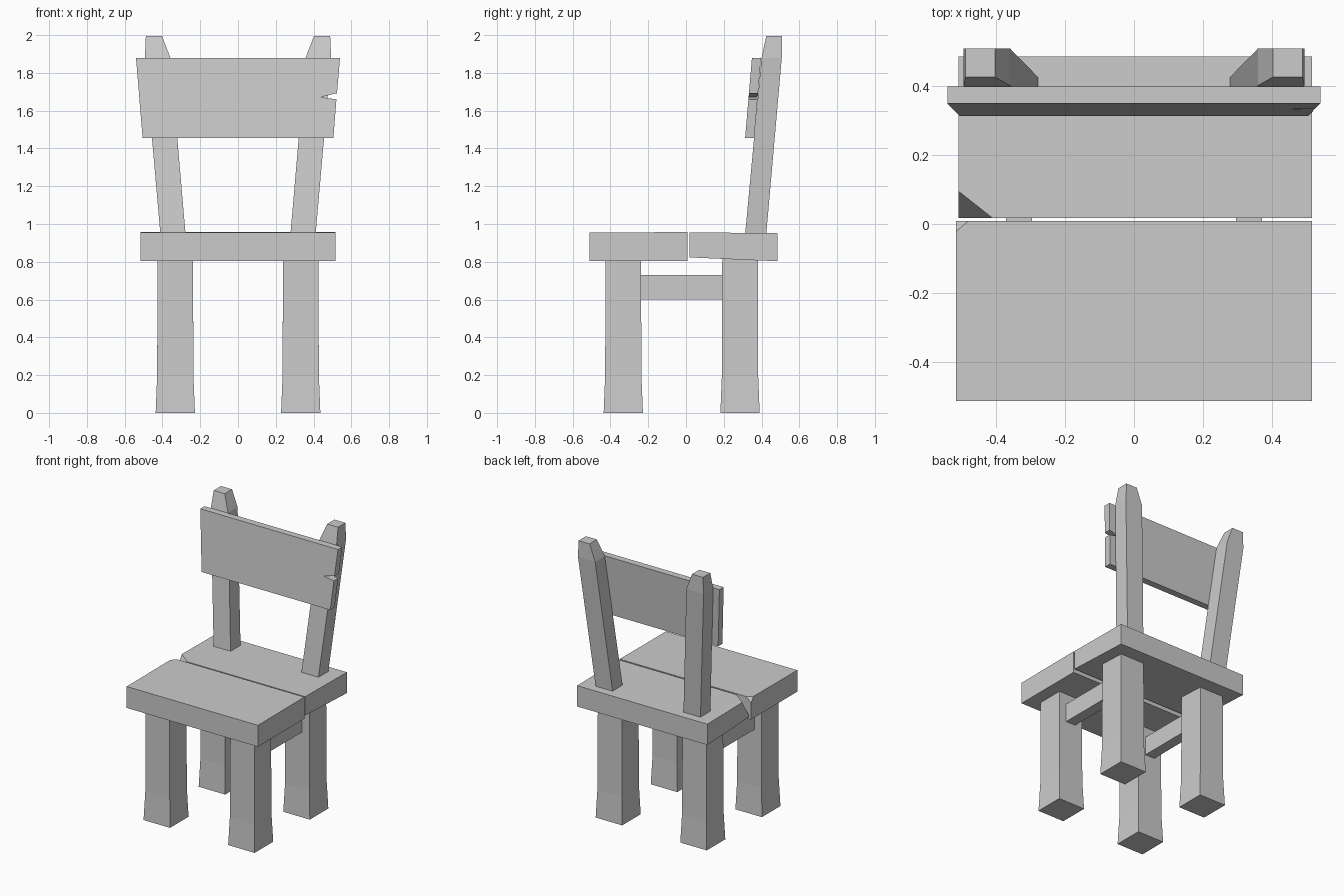
import bpy, bmesh
from mathutils import Vector

if "Cube" in bpy.data.objects:
    bpy.data.objects.remove(bpy.data.objects["Cube"], do_unlink=True)

GREY = (0.6, 0.6, 0.6, 1)
wood = bpy.data.materials.new("plain grey wood")
wood.use_nodes = True
wood.diffuse_color = GREY
wood.node_tree.nodes["Principled BSDF"].inputs["Base Color"].default_value = GREY


def loft(name, rings, chip=None):
    """Join rings of points into a closed solid; chip = three points of a corner cut."""
    bm = bmesh.new()
    loops = [[bm.verts.new(p) for p in ring] for ring in rings]
    n = len(loops[0])
    for a, b in zip(loops, loops[1:]):
        for i in range(n):
            j = (i + 1) % n
            bm.faces.new((a[i], a[j], b[j], b[i]))
    bm.faces.new(loops[0][::-1])
    bm.faces.new(loops[-1])
    if chip:
        p, q, r = map(Vector, chip)
        normal = (q - p).cross(r - p).normalized()
        if normal.dot(p) < normal.dot(Vector((0, p.y, 0))):
            normal.negate()
        cut = bmesh.ops.bisect_plane(bm, geom=bm.verts[:] + bm.edges[:] + bm.faces[:],
                                     plane_co=p, plane_no=normal, clear_outer=True)
        edges = [e for e in cut["geom_cut"] if isinstance(e, bmesh.types.BMEdge)]
        bmesh.ops.holes_fill(bm, edges=edges, sides=0)
    bmesh.ops.recalc_face_normals(bm, faces=bm.faces)
    mesh = bpy.data.meshes.new(name)
    bm.to_mesh(mesh)
    bm.free()
    mesh.materials.append(wood)
    ob = bpy.data.objects.new(name, mesh)
    bpy.context.scene.collection.objects.link(ob)
    return ob


def rect(x0, x1, y0, y1, z):
    return [(x0, y0, z), (x1, y0, z), (x1, y1, z), (x0, y1, z)]


def plank(name, profile, x0, x1, chip):
    return loft(name, [[(x, y, z) for y, z in profile] for x in (x0, x1)], chip)


def mirrored(ob):
    ob.modifiers.new("Mirror", "MIRROR").use_axis[0] = True


# Seat planks, each with a chipped corner at the gap
plank("front_seat_plank", [(-.512, .803), (.008, .803), (.008, .957), (-.512, .955)],
      -.515, .515, [(-.515, -.022, .957), (-.48, .008, .957), (-.515, .008, .92)])
plank("rear_seat_plank", [(.018, .823), (.485, .803), (.485, .951), (.018, .956)],
      -.507, .515, [(-.507, .095, .956), (-.41, .018, .956), (-.507, .018, .835)])

# Legs with flared feet
for name, y, top in (("front_legs", -.332, .81), ("rear_legs", .286, .825)):
    mirrored(loft(name, [rect(.332 - w, .332 + w, y - w, y + w, z)
                         for w, z in ((.104, 0), (.096, .2), (.094, top))]))

# Side stretchers
mirrored(loft("side_stretchers", [rect(.295, .37, -.26, .21, z) for z in (.6, .73)]))

# Leaning back posts with tapered tops
mirrored(loft("back_posts", [rect(.272, .405, .307, .419, .88),
                             rect(.358, .493, .4, .507, 1.88),
                             rect(.402, .488, .425, .507, 1.995)]))

# Backrest board with a split in its left edge
outline = [(-.505, 1.455), (.505, 1.455), (.521, 1.66), (.435, 1.672),
           (.524, 1.692), (.54, 1.88), (-.54, 1.88)]
loft("backrest_board", [[(x, y + (z - 1.455) * .085, z) for x, z in outline]
                        for y in (.313, .361)])
